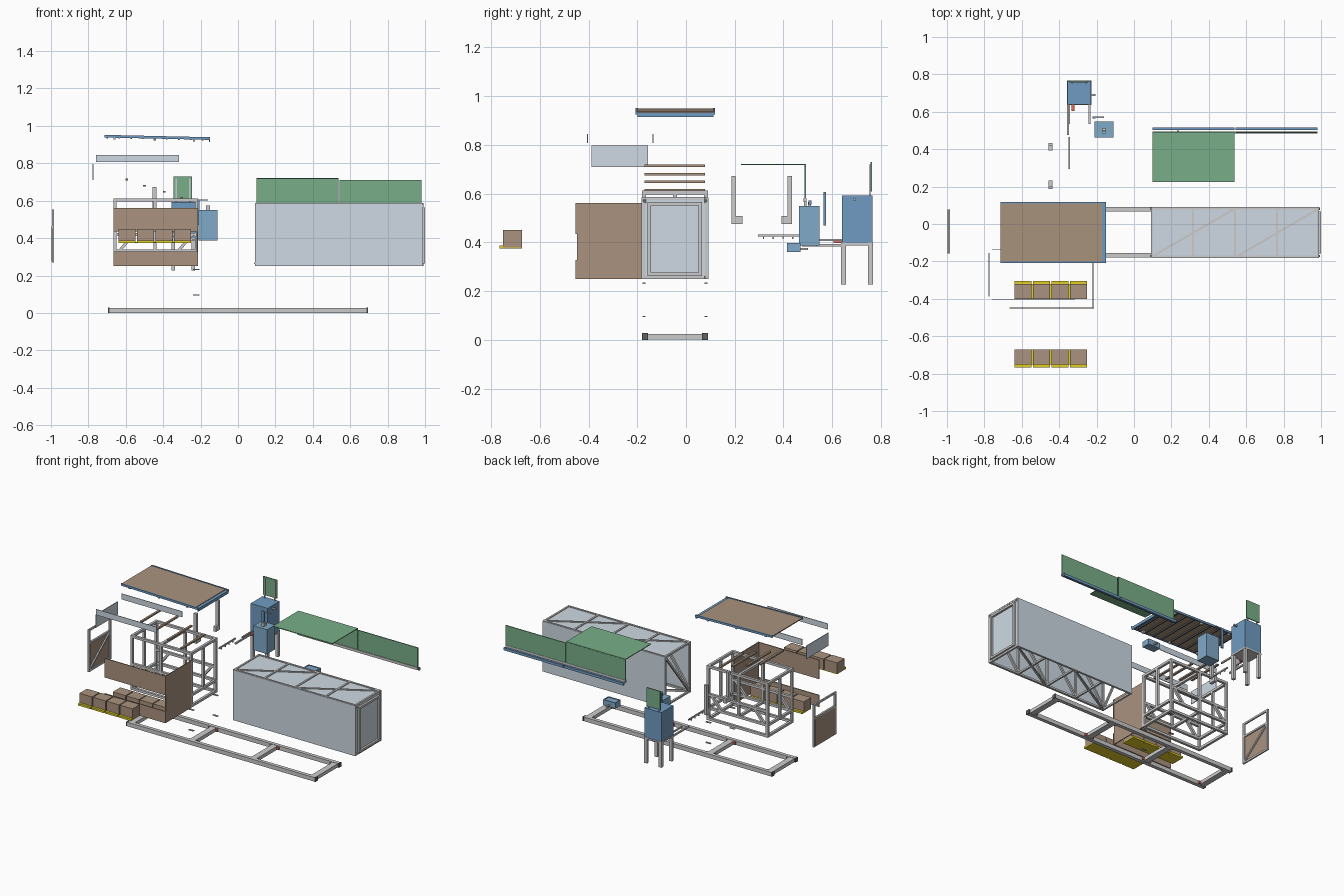
import bpy, bmesh, math
from mathutils import Vector, Matrix


def colour(name, r, g, b):
    m = bpy.data.materials.new(name)
    m.diffuse_color = (r, g, b, 1)
    return m


BROWN = colour("timber", 0.40, 0.29, 0.21)
PALE = colour("mesh_panel", 0.62, 0.70, 0.77)
BLUE = colour("blue_metal", 0.16, 0.33, 0.54)
LIGHTBLUE = colour("light_blue", 0.22, 0.40, 0.58)
GREEN = colour("green_sheet", 0.19, 0.43, 0.25)
YELLOW = colour("yellow_trim", 0.75, 0.62, 0.02)
RED = colour("red_weld", 0.75, 0.15, 0.12)
DARK = colour("dark_cap", 0.12, 0.12, 0.12)


def part(name, boxes=(), bars=(), mat=None, t=0.012, slope=0.0):
    """One object from boxes (x0,x1,y0,y1,z0,z1) and square bars (point, point)."""
    bm = bmesh.new()
    for x0, x1, y0, y1, z0, z1 in boxes:
        m = Matrix.Translation(((x0 + x1) / 2, (y0 + y1) / 2, (z0 + z1) / 2))
        bmesh.ops.create_cube(bm, size=1, matrix=m @ Matrix.Diagonal((x1 - x0, y1 - y0, z1 - z0, 1)))
    for p, q in bars:
        p, q = Vector(p), Vector(q)
        d = q - p
        rot = d.to_track_quat('X', 'Z').to_matrix().to_4x4()
        bmesh.ops.create_cube(bm, size=1, matrix=Matrix.Translation((p + q) / 2) @ rot
                              @ Matrix.Diagonal((d.length, t, t, 1)))
    for v in bm.verts:
        v.co.z -= slope * (v.co.x + 0.715)
    me = bpy.data.meshes.new(name)
    bm.to_mesh(me)
    bm.free()
    ob = bpy.data.objects.new(name, me)
    bpy.context.collection.objects.link(ob)
    if mat:
        me.materials.append(mat)
    return ob


def cage(x0, x1, y0, y1, z0, z1, t):
    """Twelve edge bars of a box, lying inside its bounds."""
    h = t / 2
    X, Y, Z = (x0 + h, x1 - h), (y0 + h, y1 - h), (z0 + h, z1 - h)
    out = [((X[0] - h, y, z), (X[1] + h, y, z)) for y in Y for z in Z]
    out += [((x, Y[0], z), (x, Y[1], z)) for x in X for z in Z]
    out += [((x, y, Z[0]), (x, y, Z[1])) for x in X for y in Y]
    return out


Y0, Y1 = -0.18, 0.09

# base chassis: two rails, four cross members, weld gussets, end caps
part("chassis_rails", [(-0.69, 0.69, Y0, Y0 + 0.024, 0, 0.027), (-0.69, 0.69, Y1 - 0.024, Y1, 0, 0.027)])
part("chassis_crossmembers", [(x - 0.02, x + 0.02, Y0 + 0.024, Y1 - 0.024, 0.002, 0.025)
                              for x in (-0.668, -0.225, 0.225, 0.668)])
part("chassis_end_caps", [(x - 0.004, x + 0.004, y, y + 0.026, 0, 0.028)
                          for x in (-0.692, 0.692) for y in (Y0 - 0.001, Y1 - 0.025)], mat=DARK)
part("chassis_gussets", [(x - 0.006, x + 0.006, y - 0.006, y + 0.006, 0.005, 0.022)
                         for x in (-0.641, -0.252, -0.198, 0.198, 0.252, 0.641)
                         for y in (Y0 + 0.03, Y1 - 0.03)], mat=RED)
part("mounting_plates", [(-0.24, -0.205, y - 0.006, y + 0.006, z, z + 0.005)
                         for y in (-0.172, 0.082) for z in (0.093, 0.23)])

# long run enclosure
RX0, RX1, RZ0, RZ1 = 0.09, 0.99, 0.25, 0.587
xs = [RX0 + 0.225 * i for i in range(5)]
bars = cage(RX0, RX1, Y0, Y1, RZ0, RZ1, 0.013)
for z in (RZ0 + 0.007, RZ1 - 0.006):
    bars += [((x, Y0, z), (x, Y1, z)) for x in xs[1:4]]
    bars += [((xs[i] + 0.01, Y0 + 0.007, z), (xs[i + 2], Y1 - 0.007, z)) for i in (0, 2)]
for y in (Y0 + 0.009, Y1 - 0.009):
    bars += [((x, y, RZ0), (x, y, RZ1 - 0.005)) for x in xs[1:4]]
    bars += [((xs[i], y, RZ0 + 0.01), (xs[i + 1], y, RZ1 - 0.01)) for i in range(4)]
bars.append(((RX0 + 0.007, Y0 + 0.01, RZ0 + 0.01), (RX0 + 0.007, Y1 - 0.01, RZ1 - 0.01)))
part("run_frame", bars=bars)
part("run_panels", [(RX0 + 0.004, RX1, Y0 - 0.002, Y0 + 0.001, RZ0, RZ1 - 0.003),
                    (RX0 + 0.004, RX1, Y1 - 0.001, Y1 + 0.002, RZ0, RZ1 - 0.003),
                    (RX0 + 0.004, RX1, Y0, Y1, RZ1 - 0.008, RZ1 - 0.005)], mat=PALE)
part("run_end_panel", [(RX1 - 0.006, RX1 - 0.003, Y0, Y1, RZ0, RZ1 - 0.004)], mat=PALE)
part("run_end_door_frame", [(0.987, 1.0, -0.157, -0.143, 0.263, 0.565), (0.987, 1.0, 0.052, 0.066, 0.263, 0.565),
                            (0.987, 1.0, -0.157, 0.066, 0.263, 0.277), (0.987, 1.0, -0.157, 0.066, 0.551, 0.565)])

# green side awnings with a raised flap and blue hinge rail
part("awning_panels", [(0.10, 0.536, 0.487, 0.493, 0.58, 0.718), (0.542, 0.98, 0.487, 0.493, 0.58, 0.712)], mat=GREEN)
part("awning_flap", [(0.10, 0.536, 0.225, 0.492, 0.717, 0.722)], mat=GREEN)
part("awning_rail", [(0.10, 0.536, 0.502, 0.515, 0.555, 0.572), (0.542, 0.98, 0.502, 0.515, 0.555, 0.572)], mat=BLUE)
part("awning_lower_lip", [(0.10, 0.98, 0.483, 0.495, 0.565, 0.582)])

# coop skeleton frame
CX0, CX1, CZ0, CZ1 = -0.665, -0.215, 0.25, 0.612
bars = cage(CX0, CX1, Y0, Y1, CZ0, CZ1, 0.016)
for y in (Y0 + 0.008, Y1 - 0.008):
    bars += [((CX0, y, z), (CX1, y, z)) for z in (0.33, 0.42)]
    bars += [((-0.445, y, 0.33), (-0.445, y, CZ1))]
    bars += [((-0.635, y, 0.33), (-0.56, y, 0.42)), ((-0.245, y, 0.42), (-0.32, y, 0.33))]
for z in (0.33, CZ1 - 0.008):
    bars += [((-0.445, Y0, z), (-0.445, Y1, z))]
for x in (CX0 + 0.008, CX1 - 0.008):
    bars += [((x, Y0, 0.33), (x, Y1, 0.33)), ((x, -0.045, 0.33), (x, -0.045, CZ1))]
part("coop_frame", bars=bars, t=0.016)
part("roost_bars", [(x - 0.007, x + 0.007, -0.17, 0.077, z - 0.005, z + 0.005)
                    for x, z in ((-0.595, 0.714), (-0.5, 0.68), (-0.395, 0.648), (-0.3, 0.615))], mat=BROWN)

# timber cladding pulled forward of the coop
part("coop_front_cladding", [(CX0, CX1, -0.453, -0.447, 0.25, 0.328), (CX0, CX1, -0.453, -0.447, 0.435, 0.562)], mat=BROWN)
part("coop_side_cladding", [(-0.222, -0.216, -0.447, -0.178, 0.25, 0.562)], mat=BROWN)

# nest boxes, front row and back row
for label, ya, yb, ly0, ly1, z in (("front", -0.75, -0.672, -0.766, -0.748, 0.38),
                                   ("rear", -0.40, -0.322, -0.324, -0.306, 0.255)):
    part(label + "_nest_boxes", [(-0.64 + 0.099 * i, -0.547 + 0.099 * i, ya, yb, z, z + 0.07)
                                 for i in range(4)], mat=BROWN)
    part(label + "_nest_tray", [(-0.64 + 0.099 * i, -0.547 + 0.099 * i, ly0, ly1, z - 0.005, z + 0.008)
                                for i in range(4)] + [(-0.64, -0.25, ya, yb, z - 0.005, z)], mat=YELLOW)

# pale vent strips
part("vent_strips", [(-0.76, -0.315, y - 0.002, y + 0.002, 0.807, 0.845) for y in (-0.405, -0.135)], mat=PALE)
part("vent_end_strip", [(-0.777, -0.773, -0.388, -0.155, 0.71, 0.797)], mat=PALE)

# end door with brace
part("door_frame", [(-0.995, -0.985, -0.157, -0.142, 0.27, 0.552), (-0.995, -0.985, 0.063, 0.078, 0.27, 0.552),
                    (-0.995, -0.985, -0.157, 0.078, 0.54, 0.552), (-0.995, -0.985, -0.157, 0.078, 0.27, 0.282),
                    (-0.997, -0.985, -0.157, 0.078, 0.452, 0.464)],
     bars=[((-0.989, -0.15, 0.28), (-0.989, 0.07, 0.455))], t=0.011)
part("door_panel", [(-0.997, -0.992, -0.145, 0.066, 0.275, 0.46)], mat=BROWN)

# sloping roof with trim and battens
S = 0.022
part("roof_sheet", [(-0.715, -0.17, -0.2, 0.112, 0.943, 0.949)], mat=BROWN, slope=S)
part("roof_battens", [(x - 0.004, x + 0.004, -0.2, 0.112, 0.934, 0.944)
                      for x in [-0.7 + 0.064 * i for i in range(9)]], mat=DARK, slope=S)
part("roof_trim", [(-0.715, -0.15, 0.11, 0.118, 0.938, 0.952), (-0.715, -0.15, -0.208, -0.2, 0.938, 0.952),
                   (-0.178, -0.15, -0.2, 0.112, 0.937, 0.945), (-0.156, -0.15, -0.2, 0.112, 0.926, 0.942)],
     mat=BLUE, slope=S)
part("roof_brackets", [(x - 0.006, x + 0.006, y, y + 0.014, 0.928, 0.945)
                       for x in (-0.66, -0.445, -0.235) for y in (-0.2, 0.098)], slope=S)

# pair of upright feeder tubes with bent mouths
part("feeder_tubes", [(-0.456, -0.436, 0.186, 0.204, 0.475, 0.673), (-0.456, -0.436, 0.204, 0.232, 0.475, 0.508),
                      (-0.456, -0.436, 0.416, 0.434, 0.475, 0.673), (-0.456, -0.436, 0.392, 0.416, 0.475, 0.508)])

# water tank on legs with solar sheet
part("tank", [(-0.355, -0.23, 0.64, 0.765, 0.398, 0.592)], mat=BLUE)
part("tank_legs", [(x, x + 0.02, y, y + 0.02, 0.227, 0.4) for x in (-0.356, -0.249) for y in (0.637, 0.747)])
part("tank_stand_ledge", [(-0.357, -0.228, 0.636, 0.768, 0.388, 0.398)])
part("solar_sheet", [(-0.345, -0.245, 0.757, 0.764, 0.608, 0.73)], mat=GREEN)
part("solar_posts", [(x, x + 0.008, 0.752, 0.758, 0.59, 0.72) for x in (-0.335, -0.263)])
part("tank_arms", [(x - 0.005, x + 0.005, 0.475, 0.64, 0.384, 0.394) for x in (-0.352,)]
     + [(-0.243, -0.233, 0.535, 0.64, 0.384, 0.394), (-0.23, -0.205, 0.685, 0.695, 0.57, 0.58)])
part("tank_valve", [(-0.333, -0.318, 0.605, 0.642, 0.398, 0.408)], mat=RED)
part("drinker_pipe", [(-0.349, -0.341, 0.295, 0.465, 0.424, 0.433), (-0.349, -0.341, 0.535, 0.64, 0.405, 0.413)]
     + [(-0.348, -0.342, y, y + 0.006, 0.413, 0.425) for y in (0.315, 0.355, 0.395, 0.435)])

# control cabinet with latch plate, and small tray
part("control_cabinet", [(-0.21, -0.11, 0.463, 0.548, 0.388, 0.55)], mat=LIGHTBLUE)
part("cabinet_lid_knobs", [(-0.17, -0.15, 0.485, 0.495, 0.55, 0.575), (-0.17, -0.15, 0.5, 0.512, 0.55, 0.565)])
part("latch_plate", [(-0.222, -0.205, 0.564, 0.574, 0.47, 0.607)], mat=BLUE)
part("latch_rod", [(-0.222, -0.16, 0.566, 0.574, 0.6, 0.606)])
part("collecting_tray", [(0.19, 0.28, 0.414, 0.47, 0.36, 0.366), (0.19, 0.28, 0.414, 0.419, 0.36, 0.398),
                         (0.19, 0.28, 0.465, 0.47, 0.36, 0.398), (0.19, 0.195, 0.414, 0.47, 0.36, 0.398),
                         (0.275, 0.28, 0.414, 0.47, 0.36, 0.398), (0.195, 0.275, 0.419, 0.465, 0.39, 0.394)], mat=LIGHTBLUE)
part("tray_spout", [(0.23, 0.24, 0.47, 0.5, 0.368, 0.376)])
